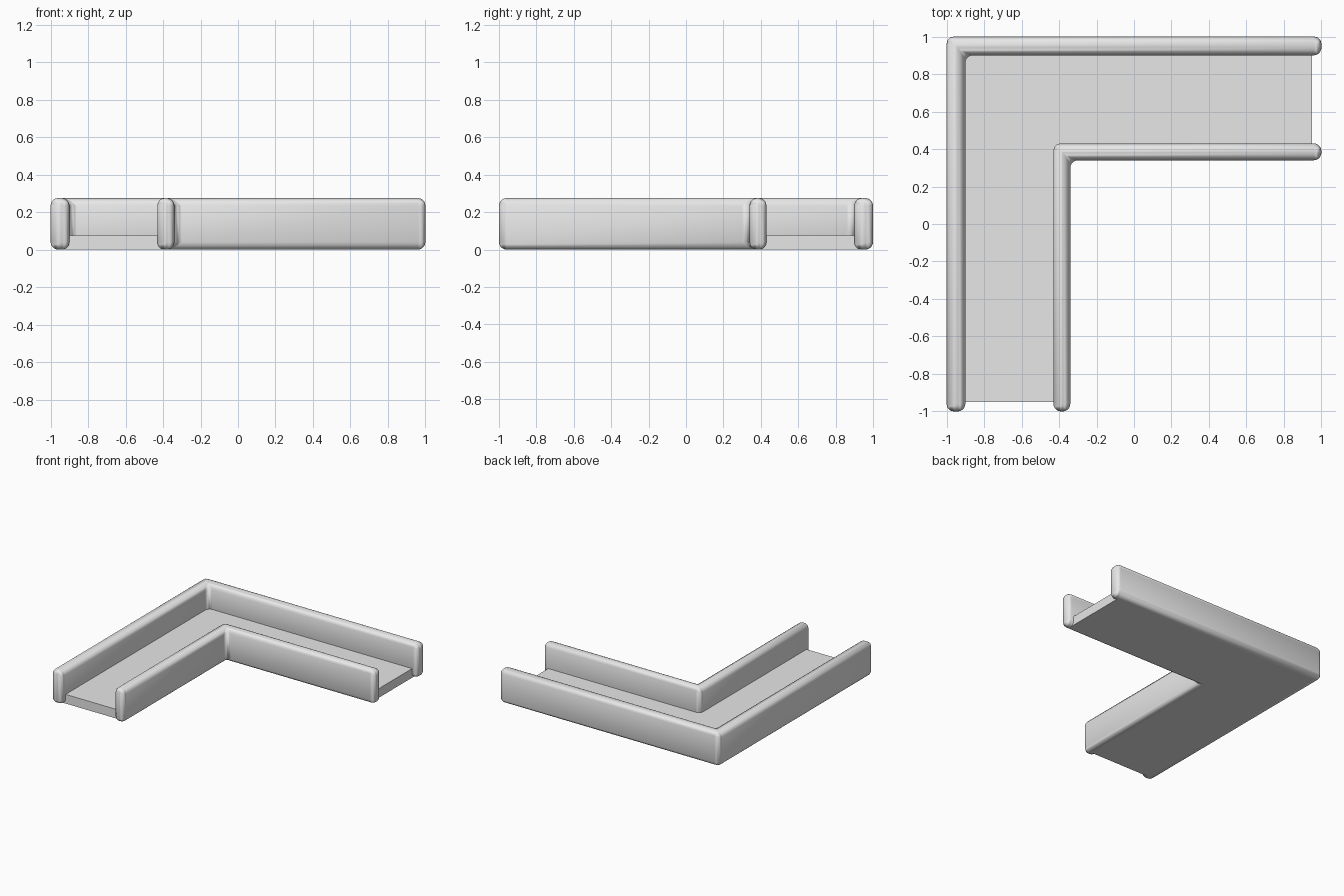
import bpy
import bmesh
import math

cube = bpy.data.objects.get("Cube")
if cube:
    bpy.data.objects.remove(cube, do_unlink=True)

grey = bpy.data.materials.new("light grey")
grey.use_nodes = True
colour = (0.8, 0.8, 0.8, 1)
grey.diffuse_color = colour
grey.node_tree.nodes["Principled BSDF"].inputs["Base Color"].default_value = colour


def l_shape(name, outer, inner, end, height, bevel=0):
    """L-shaped prism, mirrored across the diagonal, with its corner at back right."""
    profile = [(-outer, -end), (-inner, -end), (-inner, inner),
               (end, inner), (end, outer), (-outer, outer)]
    bm = bmesh.new()
    base = bm.faces.new([bm.verts.new((x, y, 0)) for x, y in profile])
    top = bmesh.ops.extrude_face_region(bm, geom=[base])["geom"]
    verts = [g for g in top if isinstance(g, bmesh.types.BMVert)]
    bmesh.ops.translate(bm, vec=(0, 0, height), verts=verts)
    bmesh.ops.recalc_face_normals(bm, faces=bm.faces)
    mesh = bpy.data.meshes.new(name)
    bm.to_mesh(mesh)
    bm.free()
    mesh.materials.append(grey)
    ob = bpy.data.objects.new(name, mesh)
    bpy.context.collection.objects.link(ob)

    if bevel:
        # Rounded edges, including the fillet in the inside corner
        mod = ob.modifiers.new("rounded edges", "BEVEL")
        mod.width = bevel
        mod.segments = 5
        mod.limit_method = "ANGLE"
        mod.harden_normals = True
        bpy.ops.object.select_all(action="DESELECT")
        ob.select_set(True)
        bpy.context.view_layer.objects.active = ob
        bpy.ops.object.modifier_apply(modifier=mod.name)
        bpy.ops.object.shade_smooth_by_angle(angle=math.radians(35))
    return ob


# Two parallel walls with a floor running between their centre lines
l_shape("outer_wall", 1.0, 0.9, 1.0, 0.275, 0.04)
l_shape("inner_wall", 0.43, 0.34, 1.0, 0.275, 0.04)
l_shape("floor", 0.95, 0.385, 0.95, 0.075)
